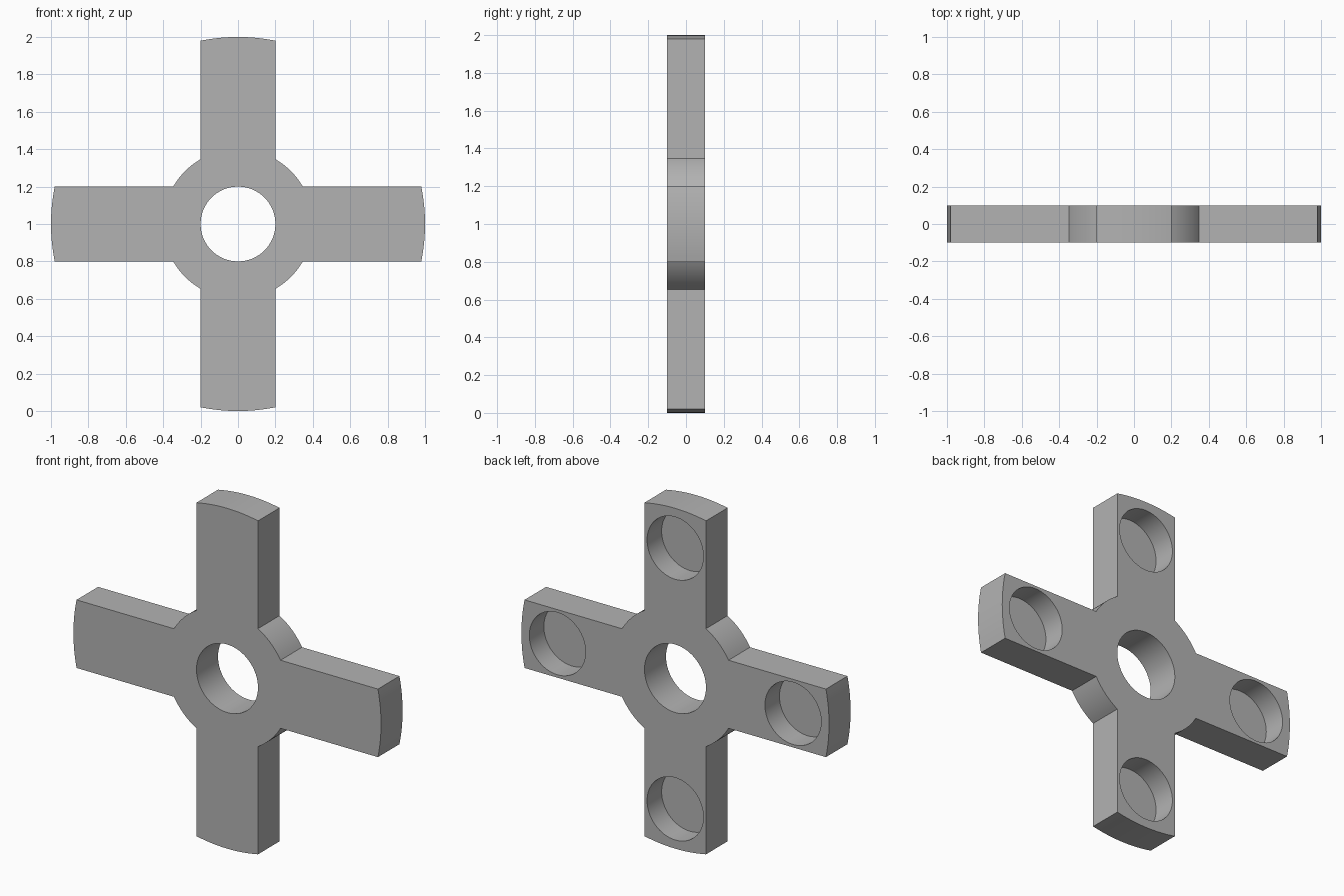
import bpy
import bmesh
from math import asin, cos, sin, pi, radians
from mathutils import Matrix, Vector

CENTRE = Vector((0, 0, 1))
HALF_WIDTH, HALF_DEPTH = 0.2, 0.1
TIP_RADIUS, HUB_RADIUS, BORE_RADIUS = 1.0, 0.4, 0.2
POCKET_RADIUS, POCKET_REACH, POCKET_DEPTH = 0.183, 0.766, 0.135

if "Cube" in bpy.data.objects:
    bpy.data.objects.remove(bpy.data.objects["Cube"])

grey = bpy.data.materials.new("plain grey")
grey.use_nodes = True
grey.diffuse_color = (0.45, 0.45, 0.45, 1)
grey.node_tree.nodes["Principled BSDF"].inputs["Base Color"].default_value = grey.diffuse_color


def arc(radius, start, end, steps):
    """Points of an arc in the upright plane of the cross."""
    angles = [start + (end - start) * i / steps for i in range(steps + 1)]
    return [Vector((radius * cos(a), 0, radius * sin(a))) for a in angles]


def make_object(name, bm):
    bmesh.ops.recalc_face_normals(bm, faces=bm.faces)
    mesh = bpy.data.meshes.new(name)
    bm.to_mesh(mesh)
    bm.free()
    mesh.materials.append(grey)
    obj = bpy.data.objects.new(name, mesh)
    bpy.context.collection.objects.link(obj)
    return obj


def add_prism(bm, points, y_front, y_back):
    """Extrude a closed outline from front to back."""
    face = bm.faces.new([bm.verts.new(p + CENTRE + Vector((0, y_front, 0))) for p in points])
    extruded = bmesh.ops.extrude_face_region(bm, geom=[face], use_keep_orig=True)
    verts = [g for g in extruded["geom"] if isinstance(g, bmesh.types.BMVert)]
    bmesh.ops.translate(bm, verts=verts, vec=(0, y_back - y_front, 0))


# Cross plate: a rounded arm tip and a hub arc for each quarter turn
tip = asin(HALF_WIDTH / TIP_RADIUS)
root = asin(HALF_WIDTH / HUB_RADIUS)
outline = []
for quarter in range(4):
    turn = quarter * pi / 2
    outline += arc(TIP_RADIUS, turn - tip, turn + tip, 12)
    outline += arc(HUB_RADIUS, turn + root, turn + pi / 2 - root, 10)
bm = bmesh.new()
add_prism(bm, outline, -HALF_DEPTH, HALF_DEPTH)
cross = make_object("cross_plate", bm)

# Cutters: central through bore and a blind pocket in the back of each arm
bm = bmesh.new()
add_prism(bm, arc(BORE_RADIUS, 0, 2 * pi, 64)[:-1], -0.3, 0.3)
for quarter in range(4):
    offset = Matrix.Rotation(quarter * pi / 2, 3, "Y") @ Vector((POCKET_REACH, 0, 0))
    circle = [p + offset for p in arc(POCKET_RADIUS, 0, 2 * pi, 64)[:-1]]
    add_prism(bm, circle, HALF_DEPTH - POCKET_DEPTH, 0.3)
cutter = make_object("hole_cutters", bm)
cutter.hide_render = True

cut = cross.modifiers.new("holes", "BOOLEAN")
cut.operation = "DIFFERENCE"
cut.solver = "EXACT"
cut.object = cutter
bpy.ops.object.select_all(action="DESELECT")
bpy.context.view_layer.objects.active = cross
cross.select_set(True)
bpy.ops.object.modifier_apply(modifier=cut.name)
bpy.data.objects.remove(cutter)

# Smooth curved walls with crisp rims
bpy.ops.object.shade_smooth_by_angle(angle=radians(30))
